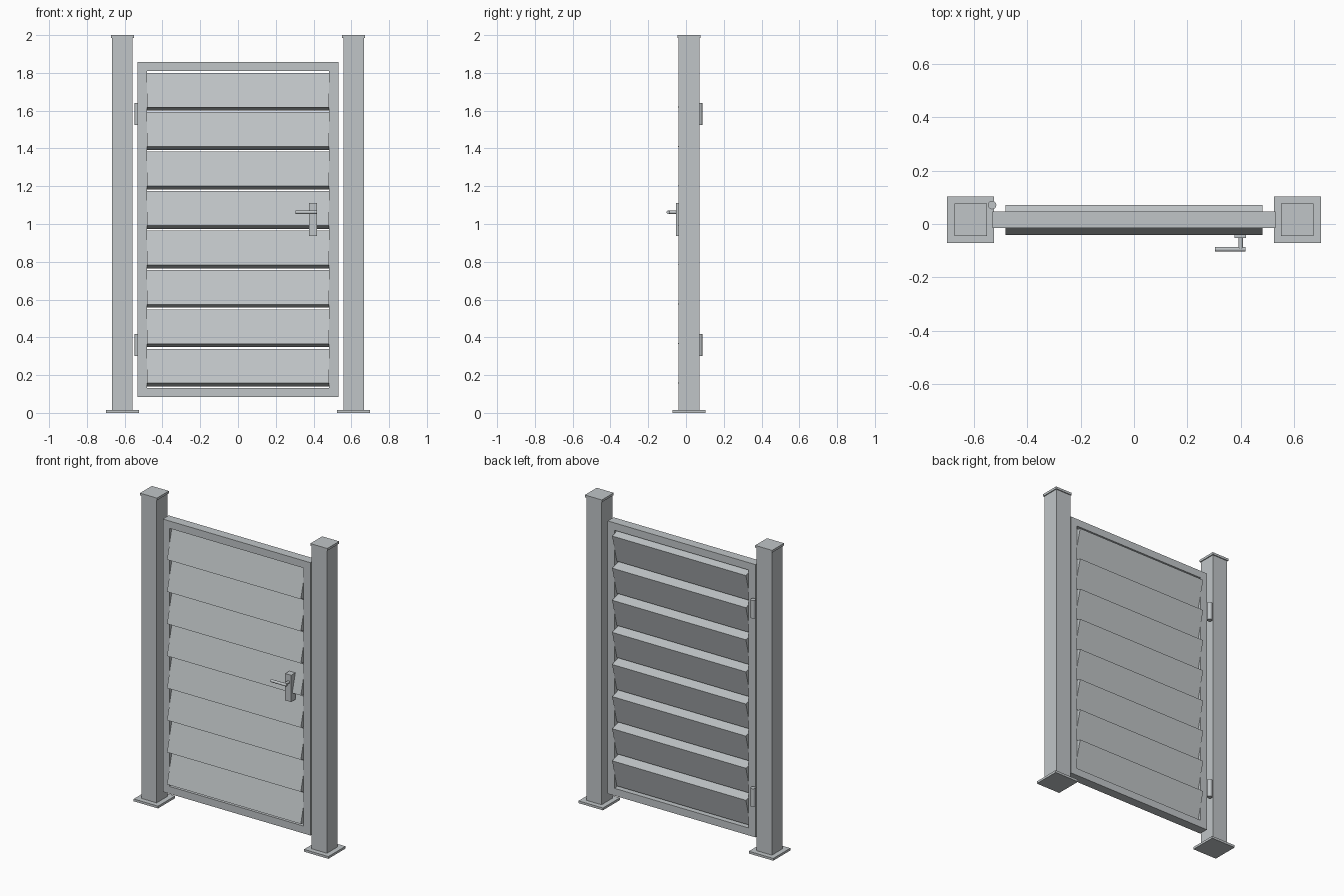
import bpy, math
from mathutils import Matrix

if "Cube" in bpy.data.objects:
    bpy.data.objects.remove(bpy.data.objects["Cube"])

CY = 0.016  # depth centre of posts, frame and slats

grey = bpy.data.materials.new("silver grey metal")
grey.diffuse_color = (0.53, 0.56, 0.575, 1)
grey.use_nodes = True
grey.node_tree.nodes["Principled BSDF"].inputs["Base Color"].default_value = grey.diffuse_color


def finish(name):
    ob = bpy.context.object
    ob.name = name
    ob.data.materials.append(grey)
    return ob


def box(name, centre, size, tilt=0.0):
    bpy.ops.mesh.primitive_cube_add(size=1)
    ob = finish(name)
    ob.data.transform(Matrix.Rotation(tilt, 4, 'X') @ Matrix.Diagonal((*size, 1)))
    ob.location = centre
    return ob


def rod(name, centre, radius, length, rotation=(0, 0, 0)):
    bpy.ops.mesh.primitive_cylinder_add(vertices=24, radius=radius, depth=length,
                                        location=centre, rotation=rotation)
    ob = finish(name)
    bpy.ops.object.shade_smooth_by_angle(angle=math.radians(40))
    return ob


# Posts with base plates and caps, gate stiles
for side, sx in (("left", -1), ("right", 1)):
    px = sx * 0.6125
    box(f"{side}_post", (px, CY, 1.0), (0.11, 0.11, 1.976))
    box(f"{side}_base_plate", (px, CY, 0.0075), (0.175, 0.175, 0.015))
    box(f"{side}_post_cap", (px, CY, 1.9925), (0.122, 0.122, 0.015))
    box(f"{side}_stile", (sx * 0.507, CY, 0.9715), (0.048, 0.061, 1.773))

# Top and bottom rails of the gate
for name, z in (("top_rail", 1.834), ("bottom_rail", 0.109)):
    box(name, (0, CY, z), (0.966, 0.061, 0.048))

# Tilted slats: lower edge leans forward, upper edge leans back
for i in range(8):
    box(f"slat_{i + 1}", (0, 0.015, 0.2395 + i * 0.2087),
        (0.962, 0.0674, 0.189), tilt=-math.radians(15))

# Hinge barrels on the back of the left side
for name, z in (("upper_hinge", 1.583), ("lower_hinge", 0.359)):
    rod(name, (-0.532, 0.071, z), 0.016, 0.117)

# Handle: plate, spindle and lever
box("handle_plate", (0.398, -0.031, 1.024), (0.043, 0.044, 0.174))
rod("handle_spindle", (0.4, -0.0705, 1.062), 0.0088, 0.05, (math.pi / 2, 0, 0))
rod("handle_lever", (0.361, -0.0948, 1.062), 0.0088, 0.113, (0, math.pi / 2, 0))
